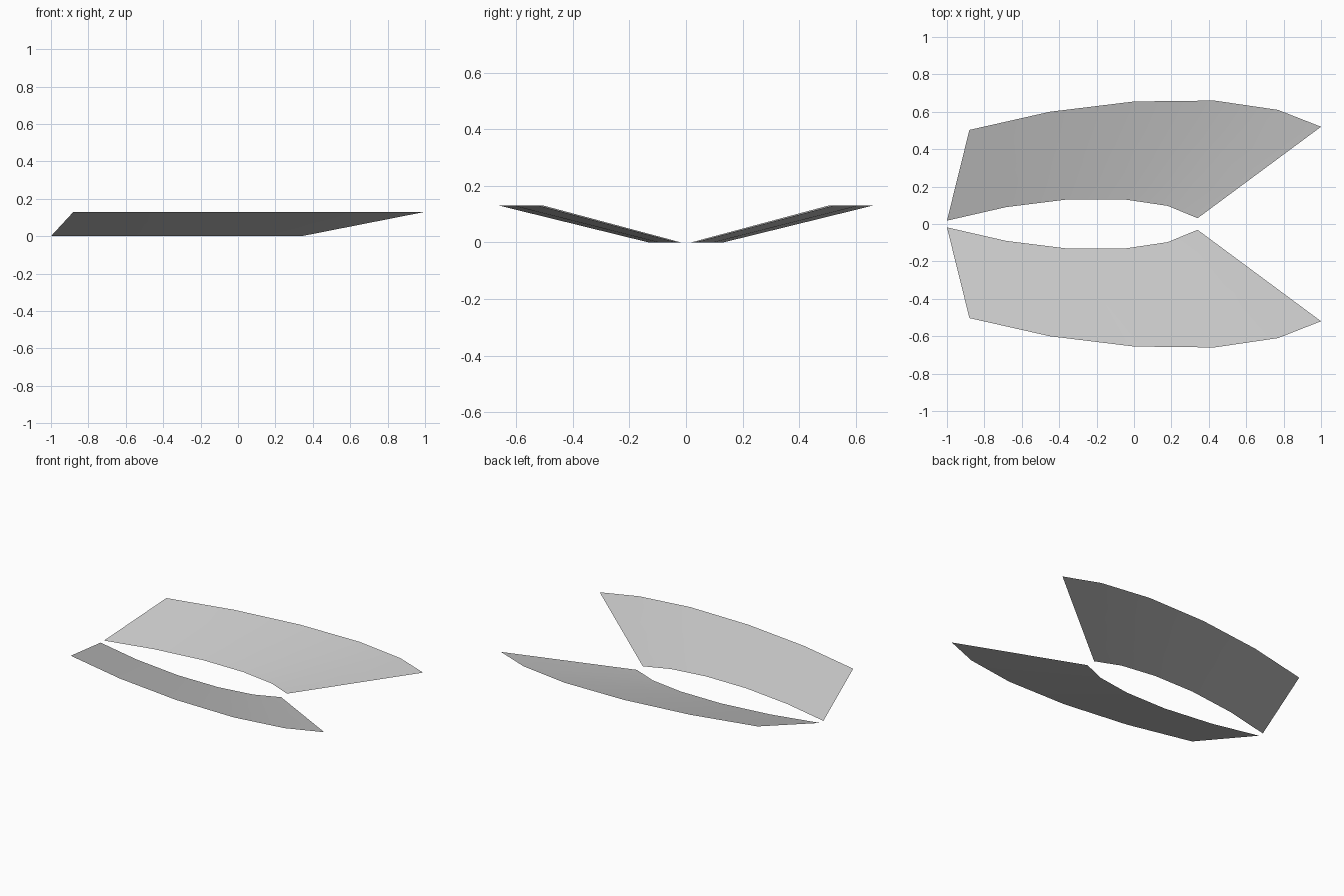
import bpy
import bmesh
from mathutils import Vector

cube = bpy.data.objects.get("Cube")
if cube:
    bpy.data.objects.remove(cube)

grey = bpy.data.materials.new("light grey")
grey.use_nodes = True
colour = (0.6, 0.6, 0.6, 1)
grey.diffuse_color = colour
grey.node_tree.nodes["Principled BSDF"].inputs["Base Color"].default_value = colour

HEIGHT = 0.13
# Curved inner (low) and outer (high) rims of one panel, as x, y
INNER = [(-1, .018), (-.685, .09), (-.35, .132), (-.055, .132), (.18, .097), (.34, .031)]
OUTER = [(-.88, .503), (-.45, .6), (0, .655), (.43, .66), (.77, .61), (1, .52)]


def panel(name, side):
    """Thin sloping sheet lofted from inner rim to outer rim."""
    low = [Vector((x, y * side, 0)) for x, y in INNER]
    high = [Vector((x, y * side, HEIGHT)) for x, y in OUTER]
    middle = [a.lerp(b, 0.48) for a, b in zip(low, high)]
    bm = bmesh.new()
    rows = [[bm.verts.new(p) for p in row] for row in (low, middle, high)]
    for r, s in zip(rows, rows[1:]):
        for i in range(len(r) - 1):
            bm.faces.new((r[i], r[i + 1], s[i + 1], s[i]))
    # Keep the upper side as the front of the sheet
    if side < 0:
        bmesh.ops.reverse_faces(bm, faces=bm.faces[:])
    mesh = bpy.data.meshes.new(name)
    bm.to_mesh(mesh)
    bm.free()
    mesh.materials.append(grey)
    mesh.shade_smooth()
    obj = bpy.data.objects.new(name, mesh)
    bpy.context.collection.objects.link(obj)
    return obj


panel("back_panel", 1)
panel("front_panel", -1)
